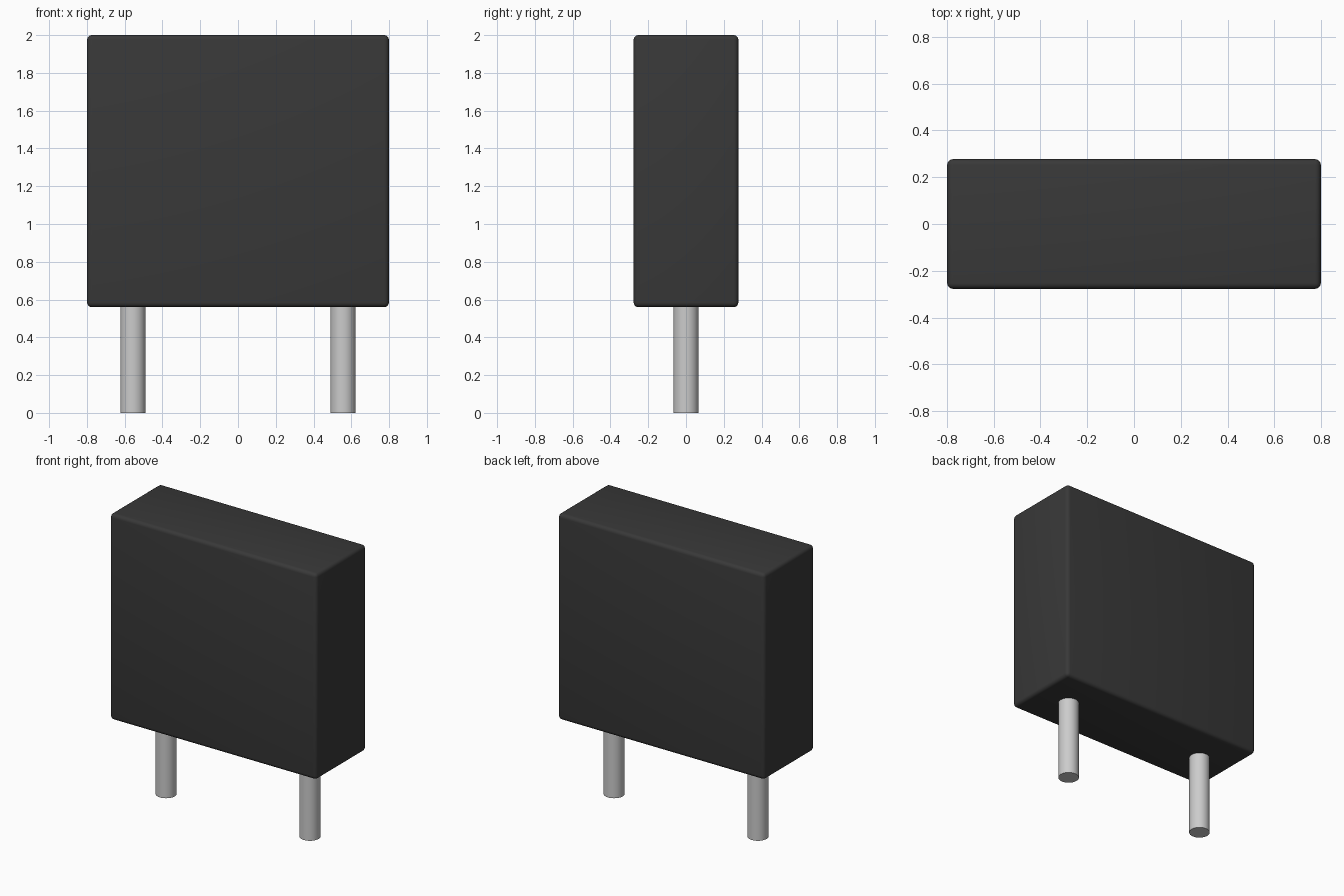
import bpy
from math import radians

if "Cube" in bpy.data.objects:
    bpy.data.objects.remove(bpy.data.objects["Cube"])

BODY_BOTTOM, BODY_TOP = 0.56, 2.0
PIN_X, PIN_RADIUS = 0.556, 0.067


def smooth(obj):
    bpy.ops.object.select_all(action='DESELECT')
    obj.select_set(True)
    bpy.context.view_layer.objects.active = obj
    bpy.ops.object.shade_smooth_by_angle(angle=radians(35))


# Dark rectangular case with small rounded edges
bpy.ops.mesh.primitive_cube_add(size=1, location=(0, 0, (BODY_BOTTOM + BODY_TOP) / 2))
body = bpy.context.object
body.name = "component_body"
body.scale = (1.598, 0.555, BODY_TOP - BODY_BOTTOM)
bpy.ops.object.transform_apply(location=False, rotation=False, scale=True)
bevel = body.modifiers.new("rounded_edges", 'BEVEL')
bevel.width = 0.025
bevel.segments = 4
bpy.ops.object.modifier_apply(modifier=bevel.name)
smooth(body)

dark = bpy.data.materials.new("dark_plastic")
dark.diffuse_color = (0.04, 0.04, 0.04, 1)
dark.use_nodes = True
dark.node_tree.nodes["Principled BSDF"].inputs["Base Color"].default_value = dark.diffuse_color
body.data.materials.append(dark)

# Two round contact pins, seated just inside the case
pin_length = BODY_BOTTOM + 0.005
for side, x in (("left", -PIN_X), ("right", PIN_X)):
    bpy.ops.mesh.primitive_cylinder_add(vertices=32, radius=PIN_RADIUS, depth=pin_length,
                                        location=(x, 0, pin_length / 2))
    pin = bpy.context.object
    pin.name = side + "_pin"
    smooth(pin)
